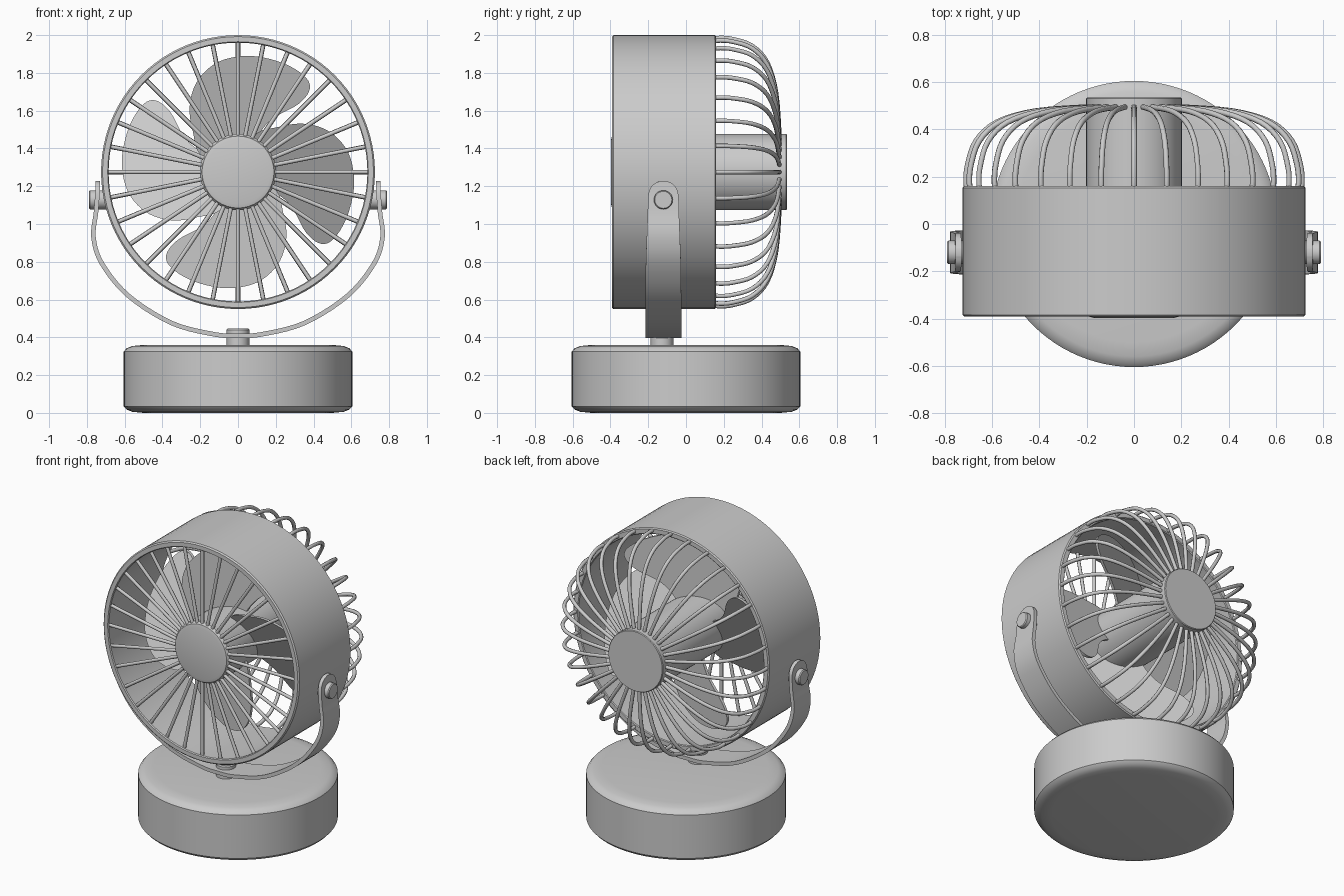
import bpy, bmesh
from math import sin, cos, pi, radians
from mathutils import Vector

if "Cube" in bpy.data.objects:
    bpy.data.objects.remove(bpy.data.objects["Cube"])

CZ = 1.275          # height of the fan axis
PY = -0.12          # depth of the bracket pivot
RIBS = 32


def finish(name, bm, angle=35):
    bmesh.ops.recalc_face_normals(bm, faces=bm.faces)
    me = bpy.data.meshes.new(name)
    bm.to_mesh(me)
    bm.free()
    ob = bpy.data.objects.new(name, me)
    bpy.context.collection.objects.link(ob)
    bpy.ops.object.select_all(action='DESELECT')
    ob.select_set(True)
    bpy.context.view_layer.objects.active = ob
    bpy.ops.object.shade_smooth_by_angle(angle=radians(angle))
    return ob


def lathe(name, profile, place, closed=False, n=96):
    """Revolve (radius, along) points; place(x, y, along) maps to the world."""
    bm = bmesh.new()
    rings = []
    for r, h in profile:
        rings.append([bm.verts.new(place(r * cos(2 * pi * i / n), r * sin(2 * pi * i / n), h))
                      for i in range(n)])
    pairs = list(zip(rings, rings[1:]))
    if closed:
        pairs.append((rings[-1], rings[0]))
    for a, b in pairs:
        for i in range(n):
            j = (i + 1) % n
            bm.faces.new((a[i], a[j], b[j], b[i]))
    if not closed:
        bm.faces.new(rings[0])
        bm.faces.new(rings[-1])
    return finish(name, bm)


def smooth(pts, steps=6, loop=False):
    """Catmull-Rom interpolation through points."""
    p = [Vector(q) for q in pts]
    n = len(p)
    get = (lambda i: p[i % n]) if loop else (lambda i: p[max(0, min(n - 1, i))])
    out = []
    for i in range(n if loop else n - 1):
        a, b, c, d = (get(i + k) for k in (-1, 0, 1, 2))
        for s in range(steps):
            t = s / steps
            out.append(0.5 * (2 * b + (c - a) * t + (2 * a - 5 * b + 4 * c - d) * t * t
                              + (3 * b - a - 3 * c + d) * t ** 3))
    if not loop:
        out.append(p[-1])
    return out


def wires(name, profile, radius, sides=8):
    """Radial round wires following a (radius, y) profile around the fan axis."""
    bm = bmesh.new()
    for k in range(RIBS):
        a = 2 * pi * k / RIBS
        out, side = Vector((cos(a), 0, sin(a))), Vector((-sin(a), 0, cos(a)))
        rings = []
        for i, (r, y) in enumerate(profile):
            p0, p1 = profile[max(i - 1, 0)], profile[min(i + 1, len(profile) - 1)]
            d = Vector((p1[0] - p0[0], p1[1] - p0[1])).normalized()
            nrm = out * -d.y + Vector((0, d.x, 0))
            c = out * r + Vector((0, y, CZ))
            rings.append([bm.verts.new(c + radius * (side * cos(2 * pi * s / sides)
                                                     + nrm * sin(2 * pi * s / sides)))
                          for s in range(sides)])
        for u, v in zip(rings, rings[1:]):
            for s in range(sides):
                t = (s + 1) % sides
                bm.faces.new((u[s], u[t], v[t], v[s]))
        bm.faces.new(rings[0])
        bm.faces.new(rings[-1])
    return finish(name, bm, 60)


upright = lambda x, y, h: (x, y, h)
fan_axis = lambda x, y, h: (x, h, CZ + y)

# Base with softened rims, and the short post carrying the bracket
lathe("base", [(0.5, 0), (0.56, 0.006), (0.59, 0.018), (0.605, 0.035), (0.605, 0.325),
               (0.59, 0.342), (0.56, 0.354), (0.5, 0.36)], upright)
lathe("base_post", [(0.06, 0.34), (0.06, 0.44), (0.055, 0.447)],
      lambda x, y, h: (x, y + PY - 0.007, h), n=32)

# Housing ring
lathe("housing", [(0.685, -0.385), (0.69, -0.392), (0.717, -0.392), (0.725, -0.384),
                  (0.725, 0.153), (0.718, 0.16), (0.69, 0.16), (0.685, 0.155)],
      fan_axis, closed=True)

# Central hub and motor
lathe("hub", [(0.17, -0.397), (0.19, -0.392), (0.202, -0.375), (0.202, 0.53), (0.198, 0.535)],
      fan_axis, n=64)

# Front spokes and rear cage ribs
wires("front_spokes", [(0.19, -0.375), (0.7, -0.375)], 0.011)
cage = [(0.703, 0.13), (0.71, 0.18), (0.703, 0.25), (0.668, 0.35), (0.58, 0.43),
        (0.42, 0.477), (0.19, 0.495)]
wires("rear_cage", [tuple(v) for v in smooth([(r, y, 0) for r, y in cage], 4)]
      and [(v.x, v.y) for v in smooth([(r, y, 0) for r, y in cage], 4)], 0.012)

# Four pitched blades
outline = smooth([(-0.18, 0.08, 0), (-0.24, 0.22, 0), (-0.255, 0.36, 0), (-0.21, 0.49, 0),
                  (-0.1, 0.585, 0), (0.06, 0.615, 0), (0.23, 0.58, 0), (0.35, 0.51, 0),
                  (0.38, 0.44, 0), (0.32, 0.36, 0), (0.18, 0.28, 0), (0.1, 0.18, 0),
                  (0.08, 0.08, 0)], 5, loop=True)
bm = bmesh.new()
for k in range(4):
    a = k * pi / 2
    layers = []
    for off in (-0.01, 0.01):
        layers.append([bm.verts.new((p.x * cos(a) - p.y * sin(a), -0.09 + 0.5 * p.x + off,
                                     CZ + p.x * sin(a) + p.y * cos(a))) for p in outline])
    lo, hi = layers
    bm.faces.new(lo)
    bm.faces.new(hi)
    for i in range(len(lo)):
        j = (i + 1) % len(lo)
        bm.faces.new((lo[i], lo[j], hi[j], hi[i]))
finish("fan_blades", bm)

# U-shaped bracket strap: (x, z, half width), mirrored
half = smooth([(0, 0.408, 0.095), (0.12, 0.415, 0.095), (0.35, 0.475, 0.095),
               (0.58, 0.62, 0.095), (0.72, 0.79, 0.093), (0.765, 0.93, 0.088),
               (0.752, 1.06, 0.083), (0.745, 1.15, 0.08), (0.743, 1.19, 0.068),
               (0.742, 1.215, 0.045), (0.742, 1.228, 0.015)], 5)
path = [Vector((-p.x, p.y, p.z)) for p in reversed(half[1:])] + half
bm = bmesh.new()
rows = []
for i, p in enumerate(path):
    d = path[min(i + 1, len(path) - 1)] - path[max(i - 1, 0)]
    n = Vector((-d.y, 0, d.x)).normalized() * 0.012
    c = Vector((p.x, PY, p.y))
    w = Vector((0, p.z, 0))
    rows.append([bm.verts.new(v) for v in (c - w - n, c + w - n, c + w + n, c - w + n)])
for u, v in zip(rows, rows[1:]):
    for s in range(4):
        t = (s + 1) % 4
        bm.faces.new((u[s], u[t], v[t], v[s]))
bm.faces.new(rows[0])
bm.faces.new(rows[-1])
finish("bracket", bm)

# Pivot pins on both sides
for name, s in (("left_pivot", -1), ("right_pivot", 1)):
    lathe(name, [(0.05, 0.69), (0.05, 0.784), (0.045, 0.79)],
          lambda x, y, h: (s * h, PY + x, 1.128 + y), n=32)
